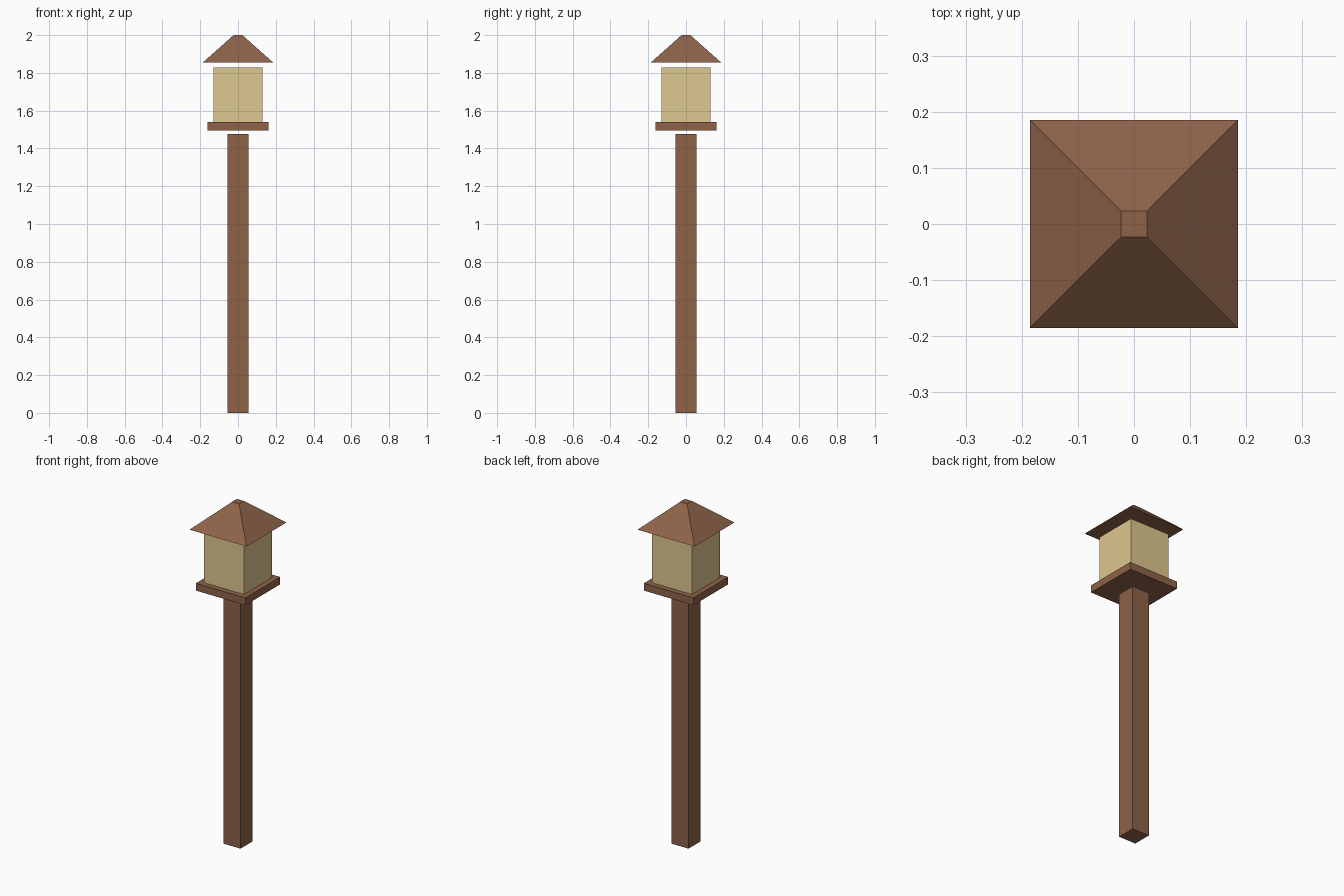
import bpy
import bmesh

if "Cube" in bpy.data.objects:
    bpy.data.objects.remove(bpy.data.objects["Cube"])


def material(name, srgb):
    linear = [((c / 255 + 0.055) / 1.055) ** 2.4 for c in srgb]
    mat = bpy.data.materials.new(name)
    mat.diffuse_color = (*linear, 1.0)
    mat.use_nodes = True
    mat.node_tree.nodes["Principled BSDF"].inputs["Base Color"].default_value = mat.diffuse_color
    return mat


def square_frustum(name, z0, z1, half_bottom, half_top, mat):
    """Square block from z0 to z1, tapering between two half widths."""
    bm = bmesh.new()
    bmesh.ops.create_cube(bm, size=2)
    for v in bm.verts:
        top = v.co.z > 0
        half = half_top if top else half_bottom
        v.co = (v.co.x * half, v.co.y * half, z1 if top else z0)
    mesh = bpy.data.meshes.new(name)
    bm.to_mesh(mesh)
    bm.free()
    mesh.materials.append(mat)
    obj = bpy.data.objects.new(name, mesh)
    bpy.context.collection.objects.link(obj)
    return obj


wood = material("brown wood", (142, 98, 73))
glass = material("warm cream panel", (222, 200, 144))

# Post, then the separate platform, lamp box and roof above it
square_frustum("post", 0.0, 1.477, 0.0555, 0.0555, wood)
square_frustum("platform", 1.496, 1.539, 0.161, 0.161, wood)
square_frustum("lamp_box", 1.539, 1.829, 0.13, 0.13, glass)
square_frustum("roof", 1.856, 2.0, 0.185, 0.0235, wood)
